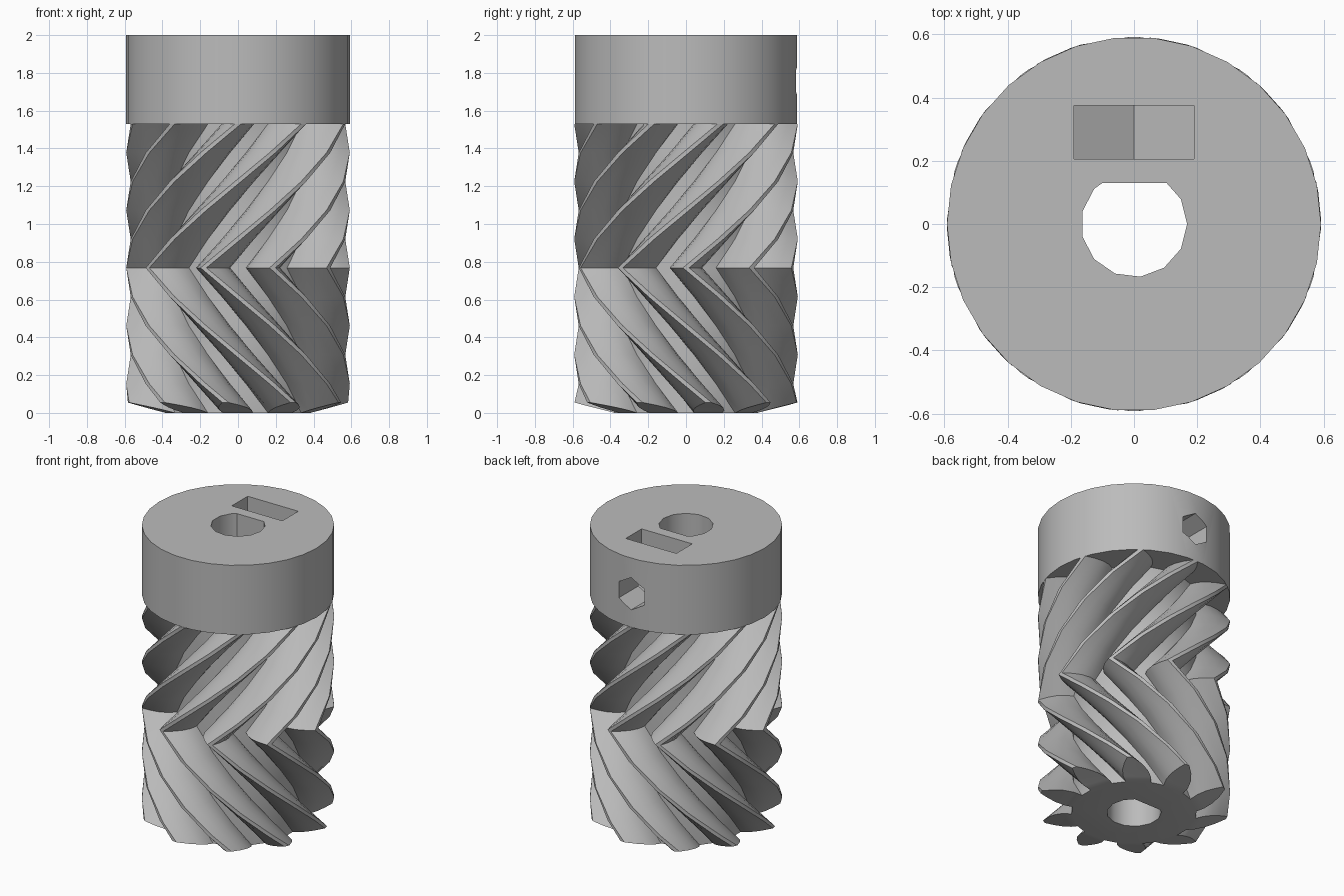
import bpy, bmesh
from math import sin, cos, pi, radians
from mathutils import Matrix

if "Cube" in bpy.data.objects:
    bpy.data.objects.remove(bpy.data.objects["Cube"])

TEETH, SLICES, TWIST = 10, 5, radians(90)
MID, GEAR_TOP, TOP = 0.768, 1.53, 2.0
ROOT, OUTER, CHAMFER = 0.385, 0.592, 0.055

grey = bpy.data.materials.new("plain grey")
grey.use_nodes = True
grey.diffuse_color = (0.5, 0.5, 0.5, 1)
grey.node_tree.nodes["Principled BSDF"].inputs["Base Color"].default_value = (0.5, 0.5, 0.5, 1)


def make_object(name, bm):
    bmesh.ops.recalc_face_normals(bm, faces=bm.faces)
    mesh = bpy.data.meshes.new(name)
    bm.to_mesh(mesh)
    bm.free()
    mesh.materials.append(grey)
    obj = bpy.data.objects.new(name, mesh)
    bpy.context.collection.objects.link(obj)
    return obj


def prism(name, points, start, end, matrix=Matrix()):
    """Extrude a flat outline from start to end along its local z."""
    bm = bmesh.new()
    low = [bm.verts.new((x, y, start)) for x, y in points]
    high = [bm.verts.new((x, y, end)) for x, y in points]
    bm.faces.new(low[::-1])
    bm.faces.new(high)
    for i in range(len(points)):
        j = (i + 1) % len(points)
        bm.faces.new((low[i], low[j], high[j], high[i]))
    bm.transform(matrix)
    return make_object(name, bm)


def ring(count, radius, phase=0.0):
    return [(radius * cos(phase + 2 * pi * i / count),
             radius * sin(phase + 2 * pi * i / count)) for i in range(count)]


def cut(obj, cutters):
    for cutter in cutters:
        mod = obj.modifiers.new("cut", "BOOLEAN")
        mod.operation, mod.solver, mod.object = "DIFFERENCE", "EXACT", cutter
    bpy.context.view_layer.update()
    graph = bpy.context.evaluated_depsgraph_get()
    mesh = bpy.data.meshes.new_from_object(obj.evaluated_get(graph))
    obj.modifiers.clear()
    obj.data = mesh


# Herringbone gear: tooth flank as radius and half angle, mirrored about its centre
flank = [(ROOT, 11.6), (0.434, 11.4), (0.49, 9.0), (0.54, 5.6), (OUTER, 1.6)]
tooth = [(r, -radians(a)) for r, a in flank] + [(r, radians(a)) for r, a in flank[::-1]]
profile = [(r, a + 2 * pi * t / TEETH) for t in range(TEETH) for r, a in tooth]
levels = [MID * i / SLICES for i in range(SLICES)]
levels += [MID + (GEAR_TOP - MID) * i / SLICES for i in range(SLICES + 1)]

bm = bmesh.new()
rings = []
for index, level in enumerate(levels):
    row = []
    for r, a in profile:
        z = level
        if index == 0:  # tooth ends slope up towards the rim
            z = CHAMFER * (r - ROOT) / (OUTER - ROOT)
        half = MID if z < MID else GEAR_TOP - MID
        turn = a + TWIST * abs(z - MID) / half
        row.append(bm.verts.new((r * cos(turn), r * sin(turn), z)))
    rings.append(row)

count, per = len(profile), len(tooth)
for low, high in zip(rings, rings[1:]):
    for i in range(count):
        j = (i + 1) % count
        bm.faces.new((low[i], low[j], high[j], high[i]))
# End caps: one core polygon plus a strip of faces for each tooth
for row in (rings[0], rings[-1]):
    core = []
    for t in range(TEETH):
        v = row[t * per:(t + 1) * per]
        core += [v[0], v[-1]]
        for k in range(per // 2 - 1):
            bm.faces.new((v[k], v[k + 1], v[-k - 2], v[-k - 1]))
    bm.faces.new(core)
bmesh.ops.triangulate(bm, faces=[f for f in bm.faces if len(f.verts) == 4],
                      quad_method="SHORT_EDGE")
gear = make_object("herringbone_gear", bm)

# Hub collar
hub = prism("hub_collar", ring(30, OUTER), GEAR_TOP, TOP)

# Shaft bore with one flat side
circle = ring(13, 0.168)
bore_outline = circle[:2] + [(0.103, 0.13), (-0.1, 0.13)] + circle[5:]
bore = prism("bore_cutter", bore_outline, -0.5, 2.5)

# Nut slot with a pointed floor, and set screw hole through the back
along_y = Matrix.Rotation(radians(90), 4, "X")
side, screw_z = 0.19, 1.757
slot_outline = [(-side, screw_z - 0.11), (0, screw_z - 0.217), (side, screw_z - 0.11),
                (side, 2.3), (-side, 2.3)]
slot = prism("slot_cutter", slot_outline, -0.375, -0.205, along_y)
screw_outline = [(x, z + screw_z) for x, z in ring(6, 0.11, pi / 2)]
screw = prism("screw_hole_cutter", screw_outline, -0.8, -0.05, along_y)

cut(gear, [bore])
cut(hub, [bore, slot, screw])
for cutter in (bore, slot, screw):
    bpy.data.objects.remove(cutter)

# Smooth shading with sharp edges kept
for obj in (gear, hub):
    bpy.ops.object.select_all(action="DESELECT")
    obj.select_set(True)
    bpy.context.view_layer.objects.active = obj
    bpy.ops.object.shade_smooth_by_angle(angle=radians(30))
